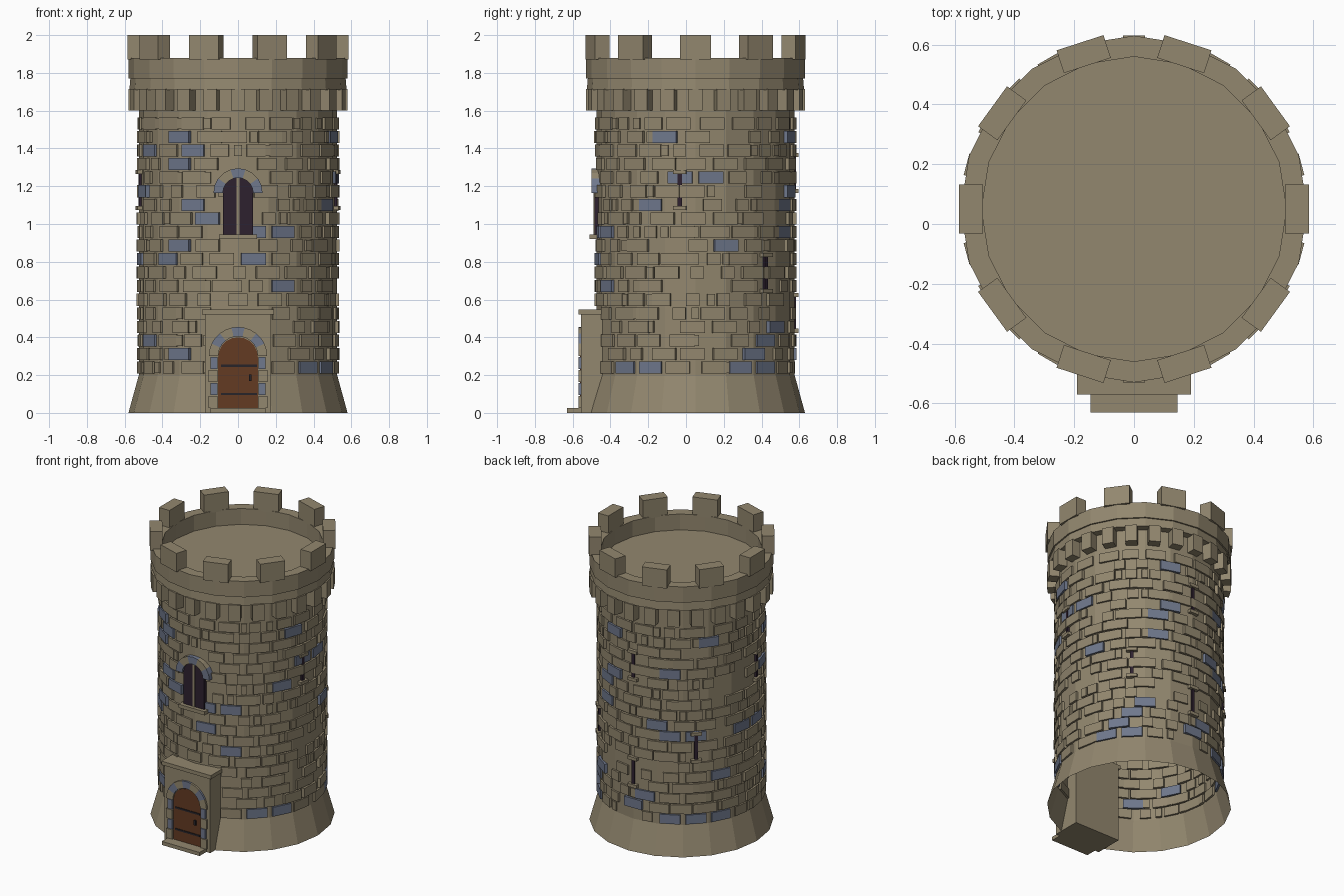
import bpy, bmesh, random
from math import sin, cos, pi, radians
from mathutils import Matrix, Vector

random.seed(7)
if "Cube" in bpy.data.objects:
    bpy.data.objects.remove(bpy.data.objects["Cube"])


def material(name, rgb):
    m = bpy.data.materials.new(name)
    m.use_nodes = True
    m.diffuse_color = (*rgb, 1)
    bsdf = next(n for n in m.node_tree.nodes if n.type == "BSDF_PRINCIPLED")
    bsdf.inputs["Base Color"].default_value = (*rgb, 1)
    return m


STONE, BLUE, WOOD, GLASS, IRON = range(5)
MATERIALS = [
    material("tan_stone", (0.29, 0.243, 0.158)),
    material("blue_stone", (0.16, 0.188, 0.265)),
    material("door_wood", (0.125, 0.043, 0.016)),
    material("dark_opening", (0.027, 0.015, 0.028)),
    material("dark_iron", (0.02, 0.017, 0.022)),
]
CENTRE_Y = 0.05
SIDES = 20
WALL = 0.525


def finish(name, bm):
    bmesh.ops.recalc_face_normals(bm, faces=bm.faces[:])
    mesh = bpy.data.meshes.new(name)
    bm.to_mesh(mesh)
    bm.free()
    for m in MATERIALS:
        mesh.materials.append(m)
    obj = bpy.data.objects.new(name, mesh)
    bpy.context.collection.objects.link(obj)
    return obj


def cube(bm, matrix, mat):
    verts = bmesh.ops.create_cube(bm, size=1, matrix=matrix)["verts"]
    for f in {f for v in verts for f in v.link_faces}:
        f.material_index = mat


def box(bm, x0, x1, y0, y1, z0, z1, mat=STONE):
    mid = Vector((x0 + x1, y0 + y1, z0 + z1)) / 2
    size = (x1 - x0, y1 - y0, z1 - z0)
    cube(bm, Matrix.Translation(mid) @ Matrix.Diagonal((*size, 1)), mat)


def radial_box(bm, degrees, r0, r1, width, z0, z1, mat=STONE):
    """Block facing outward from the tower axis."""
    turn = Matrix.Translation((0, CENTRE_Y, 0)) @ Matrix.Rotation(radians(degrees), 4, "Z")
    place = Matrix.Translation(((r0 + r1) / 2, 0, (z0 + z1) / 2))
    cube(bm, turn @ place @ Matrix.Diagonal((r1 - r0, width, z1 - z0, 1)), mat)


def prism(bm, outline, y0, y1, mat=STONE):
    """Extrude an x-z outline from y0 to y1."""
    face = bm.faces.new([bm.verts.new((x, y0, z)) for x, z in outline])
    face.material_index = mat
    out = bmesh.ops.extrude_face_region(bm, geom=[face], use_keep_orig=True)["geom"]
    new = [v for v in out if isinstance(v, bmesh.types.BMVert)]
    bmesh.ops.translate(bm, verts=new, vec=(0, y1 - y0, 0))
    for f in {f for v in new for f in v.link_faces}:
        f.material_index = mat


def arc(r, z, start, end, steps):
    angles = [start + (end - start) * i / steps for i in range(steps + 1)]
    return [(r * cos(a), z + r * sin(a)) for a in angles]


def arch_stones(bm, inner, outer, z, count, blue_parity, y0, y1):
    for i in range(count):
        a, b = pi * i / count, pi * (i + 1) / count
        outline = arc(inner, z, a, b, 2) + arc(outer, z, b, a, 2)
        prism(bm, outline, y0, y1, BLUE if i % 2 == blue_parity else STONE)


# Tower shell: flared base, wall, parapet and roof deck, open underneath
profile = [(0.58, 0), (WALL, 0.2), (WALL, 1.71), (0.575, 1.71), (0.57, 1.77),
           (0.58, 1.77), (0.58, 1.88), (0.51, 1.88), (0.51, 1.77)]
bm = bmesh.new()
rings = [[bm.verts.new((r * cos(2 * pi * i / SIDES), CENTRE_Y + r * sin(2 * pi * i / SIDES), z))
          for i in range(SIDES)] for r, z in profile]
for low, high in zip(rings, rings[1:]):
    for i in range(SIDES):
        j = (i + 1) % SIDES
        bm.faces.new((low[i], low[j], high[j], high[i]))
bm.faces.new(rings[-1])
finish("tower_shell", bm)

# Battlements
bm = bmesh.new()
for i in range(10):
    radial_box(bm, 36 * i, 0.505, 0.585, 0.165, 1.87, 2.0)
finish("merlons", bm)

# Brackets under the parapet
bm = bmesh.new()
for i in range(24):
    radial_box(bm, 15 * i, 0.5, 0.58, 0.075, 1.6, 1.715)
finish("corbels", bm)

# Arrow slits: (direction, height)
slits = [(-9, 1.18), (189, 1.18), (45, 0.74), (135, 0.74), (90, 1.27), (90, 0.53)]
bm = bmesh.new()
for angle, z in slits:
    radial_box(bm, angle, 0.5, 0.532, 0.022, z - 0.085, z + 0.085, GLASS)
    for side in (-1, 1):
        radial_box(bm, angle, 0.5, 0.545, 0.07, z + side * 0.095 - 0.011, z + side * 0.095 + 0.011)
finish("arrow_slits", bm)

# Raised wall stones, one per facet, staggered on alternate courses
blue = {
    0: (-45, -27, 27, 45, 117, 135, 153), 1: (-126, 36, 90), 2: (-153, 45, 99),
    3: (54,), 4: (153,), 6: (-63,), 8: (-135, -81, 117, 135, 171, 189),
    9: (-126, 18, 108), 10: (-81, -63, 63), 11: (-108,), 12: (-117, -27, 63),
    13: (-162, 72), 14: (-9, 9, 117), 15: (-126,), 16: (-117, -153),
    17: (-126, -18, 72, 144),
}


def off(a, b):
    return abs((a - b + 180) % 360 - 180)


bm = bmesh.new()
for row in range(19):
    z = 0.24 + 0.0718 * row
    for k in range(SIDES):
        angle = 18 * k + (9 if row % 2 == 0 else 0)
        accent = any(off(angle, b) < 1 for b in blue.get(row, ()))
        front = off(angle, -90)
        width = random.choice((0.07, 0.1, 0.13, 0.13))
        shift = random.uniform(-2, 2)
        if not accent:
            blocked = (z < 0.58 and front < 22) or (0.88 < z < 1.33 and front < 15)
            at_slit = any(off(angle, a) < 8 and abs(z - h) < 0.11 for a, h in slits)
            if blocked or at_slit or random.random() < 0.1:
                continue
        else:
            width, shift = 0.132, 0
        reach = 0.531 if row % 2 == 0 else 0.535
        radial_box(bm, angle + shift, 0.505, reach, width, z - 0.032, z + 0.032,
                   BLUE if accent else STONE)
        # Small header stone in the joint
        if not accent and random.random() < 0.4:
            radial_box(bm, angle + 9, 0.505, 0.533, 0.04, z - 0.03, z + 0.03)
finish("wall_stones", bm)

# Twin-light window
bm = bmesh.new()
spring = 1.165
for s in (-1, 1):
    pane = [(0.008, 0.945), (0.08, 0.945)] + arc(0.08, spring, 0, pi * 0.468, 6)
    prism(bm, [(s * x, z) for x, z in pane], -0.485, -0.45, GLASS)
box(bm, -0.008, 0.008, -0.49, -0.45, 0.945, 1.25)
finish("window", bm)
bm = bmesh.new()
arch_stones(bm, 0.08, 0.13, spring, 5, 0, -0.5, -0.44)
finish("window_arch", bm)
bm = bmesh.new()
box(bm, -0.1, 0.1, -0.51, -0.44, 0.92, 0.945)
finish("window_sill", bm)

# Porch block with cap and doorstep
bm = bmesh.new()
box(bm, -0.175, 0.175, -0.555, -0.36, 0, 0.522)
box(bm, -0.19, 0.19, -0.57, -0.36, 0.522, 0.548)
finish("porch", bm)
bm = bmesh.new()
box(bm, -0.145, 0.145, -0.63, -0.54, 0, 0.025)
finish("doorstep", bm)

# Arched door with straps and handle
bm = bmesh.new()
prism(bm, [(-0.105, 0.025), (0.105, 0.025)] + arc(0.105, 0.295, 0, pi, 10), -0.56, -0.54, WOOD)
for z in (0.1, 0.25):
    box(bm, -0.09, 0.1, -0.564, -0.55, z - 0.006, z + 0.006, IRON)
box(bm, 0.057, 0.072, -0.568, -0.55, 0.168, 0.202, IRON)
finish("door", bm)

# Stones round the door
bm = bmesh.new()
arch_stones(bm, 0.105, 0.155, 0.3, 7, 1, -0.568, -0.54)
for s in (-1, 1):
    for i in range(4):
        x0, x1 = sorted((s * 0.108, s * (0.145 if i % 2 else 0.155)))
        z = 0.025 + 0.069 * i
        box(bm, x0, x1, -0.568, -0.54, z, z + 0.065, BLUE if i % 2 else STONE)
finish("door_surround", bm)
